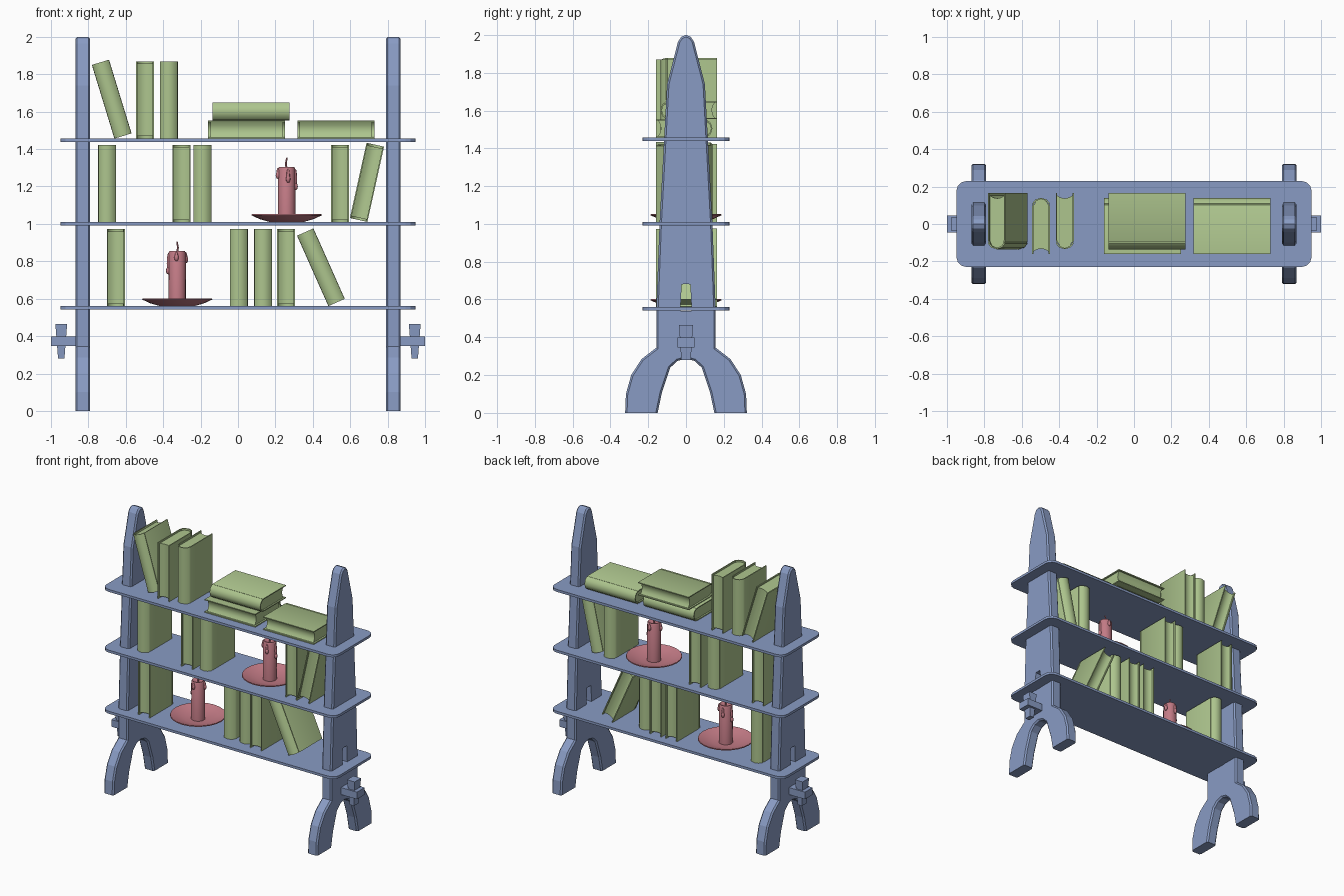
import bpy, bmesh, math
from mathutils import Matrix, Vector

if "Cube" in bpy.data.objects:
    bpy.data.objects.remove(bpy.data.objects["Cube"])


def material(name, col):
    m = bpy.data.materials.new(name)
    m.diffuse_color = (*col, 1)
    m.use_nodes = True
    m.node_tree.nodes["Principled BSDF"].inputs["Base Color"].default_value = m.diffuse_color
    return m


WOOD = material("wood", (0.25, 0.33, 0.55))
PAPER = material("book_green", (0.42, 0.56, 0.27))
WAX = material("candle_red", (0.55, 0.2, 0.24))


def finish(name, bm, mat, matrix=Matrix(), smooth=None):
    bmesh.ops.recalc_face_normals(bm, faces=bm.faces)
    me = bpy.data.meshes.new(name)
    bm.to_mesh(me)
    bm.free()
    ob = bpy.data.objects.new(name, me)
    bpy.context.collection.objects.link(ob)
    me.materials.append(mat)
    me.transform(matrix)
    if smooth:
        bpy.ops.object.select_all(action='DESELECT')
        bpy.context.view_layer.objects.active = ob
        ob.select_set(True)
        bpy.ops.object.shade_smooth_by_angle(angle=math.radians(smooth))
    return ob


def prism(bm, pts, z0, z1):
    """Extrude an xy outline from z0 to z1."""
    f = bm.faces.new([bm.verts.new((x, y, z0)) for x, y in pts])
    r = bmesh.ops.extrude_face_region(bm, geom=[f])
    vs = [v for v in r['geom'] if isinstance(v, bmesh.types.BMVert)]
    bmesh.ops.translate(bm, verts=vs, vec=(0, 0, z1 - z0))


def mirrored(half):
    """Close an outline given its right half, skipping points on the axis."""
    return half + [(-x, y) for x, y in reversed(half) if x > 0]


def lathe(bm, profile, n):
    vs = [bm.verts.new((r, 0, z)) for r, z in profile]
    es = [bm.edges.new(p) for p in zip(vs, vs[1:])]
    bmesh.ops.spin(bm, geom=vs + es, axis=(0, 0, 1), cent=(0, 0, 0),
                   angle=2 * math.pi, steps=n, use_duplicate=False)
    bmesh.ops.remove_doubles(bm, verts=bm.verts, dist=1e-5)


# Side panels: outline in y-z, chamfered rims, small opening above low shelf
HALF = [(0, 2.0), (0.025, 1.99), (0.042, 1.965), (0.10, 1.74), (0.14, 1.0),
        (0.157, 0.55), (0.157, 0.345), (0.235, 0.285), (0.29, 0.2),
        (0.318, 0.1), (0.322, 0), (0.15, 0), (0.127, 0.11), (0.083, 0.24),
        (0.045, 0.275), (0, 0.287)]
TO_YZ = Matrix(((0, 0, 1, 0), (1, 0, 0, 0), (0, 1, 0, 0), (0, 0, 0, 1)))
for s, side in ((-1, "left"), (1, "right")):
    bm = bmesh.new()
    prism(bm, mirrored(HALF), -0.04, 0.04)
    rim = [e for e in bm.edges
           if abs(e.verts[0].co.z - e.verts[1].co.z) < 1e-4
           and max(v.co.y for v in e.verts) > 0.001]
    bmesh.ops.bevel(bm, geom=rim, offset=0.01, segments=1, affect='EDGES')
    place = Matrix.Translation((s * 0.83, 0, 0)) @ TO_YZ
    panel = finish(side + "_side_panel", bm, WOOD, place)
    bm = bmesh.new()
    prism(bm, mirrored([(0, 0.682), (0.023, 0.68), (0.03, 0.54), (0, 0.54)]),
          -0.1, 0.1)
    cutter = finish("opening_cutter", bm, WOOD, place)
    cutter.hide_render = True
    mod = panel.modifiers.new("opening", 'BOOLEAN')
    mod.object = cutter
    mod.solver = 'EXACT'
    bpy.context.view_layer.objects.active = panel
    bpy.ops.object.modifier_apply(modifier="opening")
    bpy.data.objects.remove(cutter)

    # Tenon stub and the tapered key through it
    bm = bmesh.new()
    bmesh.ops.create_cube(bm, size=1, matrix=Matrix.Translation(
        (s * 0.925, 0, 0.373)) @ Matrix.Diagonal((0.15, 0.09, 0.052, 1)))
    finish(side + "_tenon", bm, WOOD)
    bm = bmesh.new()
    bmesh.ops.create_cube(bm, size=1)
    for v in bm.verts:
        top = v.co.z > 0
        v.co = Vector((s * 0.945 + v.co.x * (0.063 if top else 0.034),
                       v.co.y * (0.074 if top else 0.05),
                       0.465 if top else 0.28))
    finish(side + "_key", bm, WOOD)

# Shelves
SHELVES = {"lower": 0.56, "middle": 1.01, "upper": 1.457}
for name, z in SHELVES.items():
    bm = bmesh.new()
    prism(bm, mirrored([(0.95, 0.23), (0.95, -0.23)]), z - 0.018, z)
    corners = [e for e in bm.edges
               if abs(e.verts[0].co.z - e.verts[1].co.z) > 0.01]
    bmesh.ops.bevel(bm, geom=corners, offset=0.055, segments=3,
                    profile=0.5, affect='EDGES')
    finish(name + "_shelf", bm, WOOD)

# Books: U-shaped cover with rounded spine, recessed page block
OUTER = [(0.048, 0.15), (0.048, -0.105), (0.044, -0.112), (0.047, -0.12),
         (0.03, -0.141), (0, -0.15)]
INNER = [(0.041, 0.15), (0.041, -0.103), (0.037, -0.112), (0.039, -0.118),
         (0.026, -0.134), (0, -0.143)]
PAGES = [(0.042, 0.138), (0.0415, -0.103), (0.038, -0.112), (0.026, -0.135),
         (0, -0.144)]
LONG = 0.412


def book(name, x, z, lean=0, back=False):
    """Place a book by the middle of its lower end; back = spine to rear."""
    y = -0.01 if back else 0.015
    m = (Matrix.Translation((x, y, z))
         @ Matrix.Rotation(math.radians(lean), 4, 'Y')
         @ Matrix.Rotation(math.pi if back else 0, 4, 'Z'))
    bm = bmesh.new()
    u = mirrored(OUTER) + list(reversed(mirrored(INNER)))
    prism(bm, u, 0, LONG)
    finish(name + "_cover", bm, PAPER, m, 40)
    bm = bmesh.new()
    fore = [(-0.022, 0.126), (0, 0.122), (0.022, 0.126)]
    prism(bm, mirrored(PAGES) + fore, 0.012, LONG - 0.012)
    finish(name + "_pages", bm, PAPER, m, 40)


U, M, L = SHELVES["upper"], SHELVES["middle"], SHELVES["lower"]
BOOKS = [
    (-0.615, U + 0.013, -17, False), (-0.497, U, 0, True),
    (-0.37, U, 0, False),
    (-0.16, U + 0.048, 90, True), (-0.137, U + 0.145, 90, False),
    (0.317, U + 0.048, 90, True),
    (-0.70, M, 0, False), (-0.303, M, 0, True), (-0.19, M, 0, False),
    (0.545, M, 0, True), (0.645, M + 0.011, 12.5, True),
    (-0.653, L, 0, True), (0.005, L, 0, False), (0.134, L, 0, False),
    (0.257, L, 0, True), (0.527, L + 0.02, -24, False)]
for i, (x, z, lean, back) in enumerate(BOOKS, 1):
    book(f"book_{i}", x, z, lean, back)

# Candles: dish, wax body with drips, bent wick
for name, x, z, turn in (("lower", -0.325, L, 0), ("middle", 0.26, M, 180)):
    m = (Matrix.Translation((x, 0, z))
         @ Matrix.Rotation(math.radians(turn), 4, 'Z'))
    bm = bmesh.new()
    lathe(bm, [(0, 0), (0.09, 0), (0.145, 0.016), (0.188, 0.036),
               (0.186, 0.042), (0.14, 0.026), (0.085, 0.011), (0, 0.011)], 24)
    finish(name + "_candle_dish", bm, WAX, m, 35)

    bm = bmesh.new()
    lathe(bm, [(0, 0.005), (0.047, 0.005), (0.046, 0.285), (0.041, 0.295),
               (0.034, 0.288), (0, 0.28)], 16)
    for ang, lo, hi in ((180, 0.175, 0.285), (15, 0.235, 0.29),
                        (100, 0.215, 0.285), (265, 0.245, 0.29)):
        a = math.radians(ang)
        for r, z0, z1, d in ((0.009, lo, hi, 0.047),
                             (0.012, lo - 0.005, lo + 0.035, 0.048)):
            bmesh.ops.create_uvsphere(
                bm, u_segments=8, v_segments=6, radius=1,
                matrix=Matrix.Translation((d * math.cos(a), d * math.sin(a),
                                           (z0 + z1) / 2))
                @ Matrix.Diagonal((r, r, (z1 - z0) / 2, 1)))
    finish(name + "_candle", bm, WAX, m, 50)

    bm = bmesh.new()
    lathe(bm, [(0, 0.275), (0.006, 0.275), (0.005, 0.315), (0.004, 0.343),
               (0, 0.346)], 6)
    for v in bm.verts:
        v.co.x += 0.004 * math.sin((v.co.z - 0.275) * 50)
    finish(name + "_wick", bm, WAX, m, 40)
